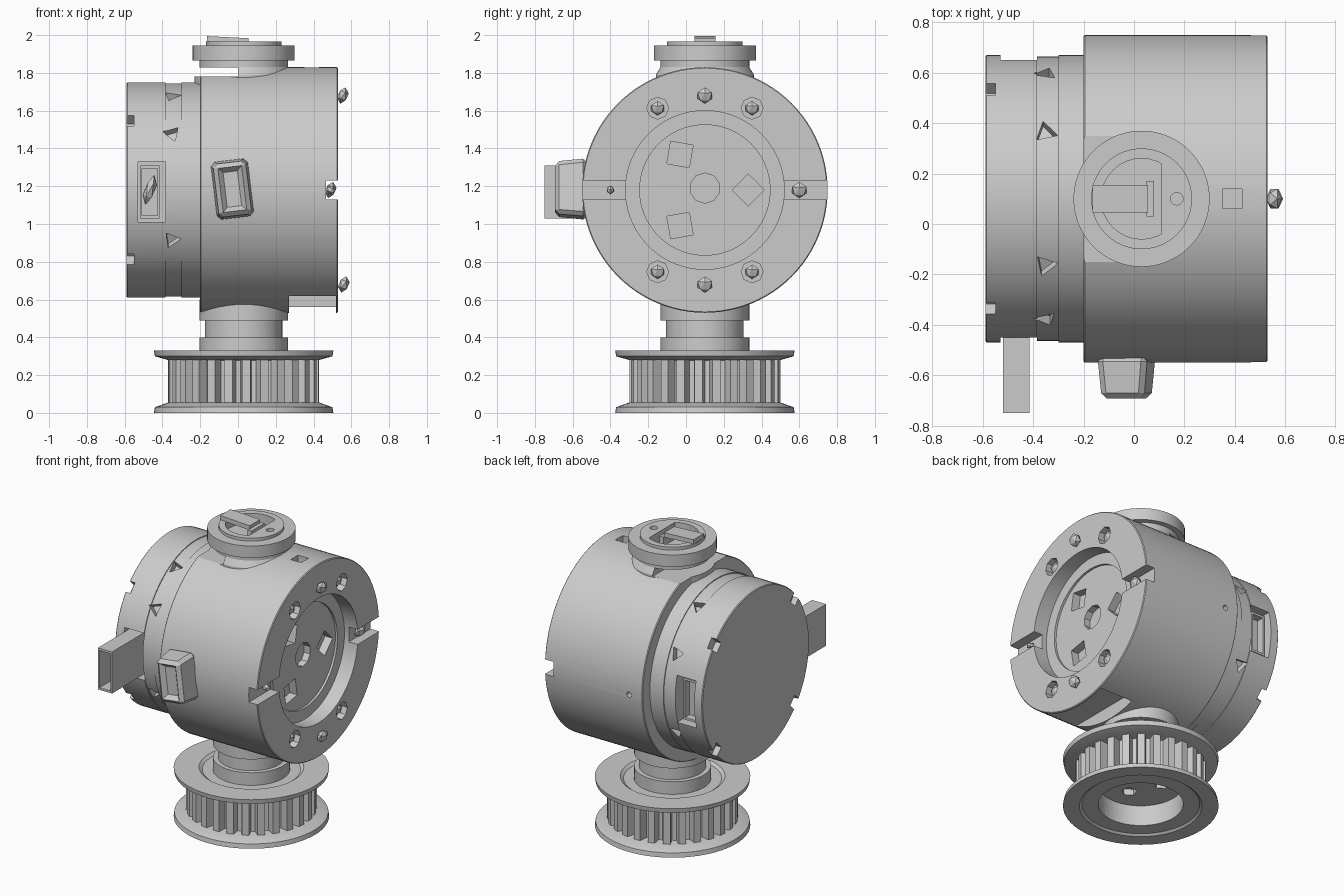
import bpy, bmesh, math
from mathutils import Matrix, Vector

if "Cube" in bpy.data.objects:
    bpy.data.objects.remove(bpy.data.objects["Cube"])

metal = bpy.data.materials.new("plain_grey")
metal.use_nodes = True
GREY = (0.6, 0.6, 0.6, 1)
metal.diffuse_color = GREY
metal.node_tree.nodes["Principled BSDF"].inputs["Base Color"].default_value = GREY

AXIS_Y, AXIS_Z = 0.10, 1.18      # centre line of the horizontal drum
NECK_X = 0.03                    # centre line of the vertical shaft
ALONG_X = Matrix.Translation((0, AXIS_Y, AXIS_Z)) @ Matrix.Rotation(math.pi / 2, 4, "Y")
UPRIGHT = Matrix.Translation((NECK_X, AXIS_Y, 0))


def make(name, bm, matrix=Matrix(), smooth=True):
    bmesh.ops.transform(bm, matrix=matrix, verts=bm.verts)
    bmesh.ops.recalc_face_normals(bm, faces=bm.faces)
    mesh = bpy.data.meshes.new(name)
    bm.to_mesh(mesh)
    bm.free()
    mesh.materials.append(metal)
    ob = bpy.data.objects.new(name, mesh)
    bpy.context.collection.objects.link(ob)
    if smooth:
        smooth_object(ob)
    return ob


def smooth_object(ob):
    bpy.ops.object.select_all(action="DESELECT")
    ob.select_set(True)
    bpy.context.view_layer.objects.active = ob
    bpy.ops.object.shade_smooth_by_angle(angle=math.radians(30))


def lathe(name, profile, matrix, steps=72):
    """Spin (radius, height) points that start and end on the axis."""
    bm = bmesh.new()
    verts = [bm.verts.new((r, 0, h)) for r, h in profile]
    edges = [bm.edges.new(pair) for pair in zip(verts, verts[1:])]
    bmesh.ops.spin(bm, geom=verts + edges, cent=(0, 0, 0), axis=(0, 0, 1),
                   angle=2 * math.pi, steps=steps, use_merge=True)
    bmesh.ops.remove_doubles(bm, verts=bm.verts, dist=0.0001)
    return make(name, bm, matrix)


def box(name, low, high, matrix=Matrix()):
    bm = bmesh.new()
    bmesh.ops.create_cube(bm, size=1)
    low, high = Vector(low), Vector(high)
    bmesh.ops.scale(bm, vec=high - low, verts=bm.verts)
    bmesh.ops.translate(bm, vec=(low + high) / 2, verts=bm.verts)
    return make(name, bm, matrix, smooth=False)


def prism(name, sides, radius, centre, axis, depth, turn=0):
    """Regular prism centred on a point and pointing along an axis."""
    bm = bmesh.new()
    bmesh.ops.create_cone(bm, cap_ends=True, segments=sides, radius1=radius,
                          radius2=radius, depth=depth)
    aim = Vector(axis).to_track_quat("Z", "Y").to_matrix().to_4x4()
    return make(name, bm, Matrix.Translation(centre) @ aim @ Matrix.Rotation(turn, 4, "Z"), False)


def gem(name, centre, scale, turn=0.3):
    bm = bmesh.new()
    bmesh.ops.create_icosphere(bm, subdivisions=1, radius=1)
    return make(name, bm, Matrix.Translation(centre) @ Matrix.Rotation(turn, 4, "Y")
                @ Matrix.Diagonal((*scale, 1)), False)


def cut(ob, cutters):
    """Cut the shapes out of an object, apply, and drop the cutters."""
    for cutter in cutters:
        cutter.hide_render = True
        mod = ob.modifiers.new("cut", "BOOLEAN")
        mod.operation, mod.solver, mod.object = "DIFFERENCE", "EXACT", cutter
        bpy.context.view_layer.objects.active = ob
        bpy.ops.object.modifier_apply(modifier=mod.name)
        bpy.data.objects.remove(cutter)
    smooth_object(ob)


def around(angle, radius, x):
    a = math.radians(angle)
    return Vector((x, AXIS_Y + radius * math.cos(a), AXIS_Z + radius * math.sin(a)))


# Main drum with the stepped recess in its end face
drum = lathe("main_drum", [(0, -0.2), (0.645, -0.2), (0.65, -0.195), (0.65, 0.525), (0.645, 0.53),
                           (0.42, 0.53), (0.42, 0.43), (0.345, 0.43), (0.345, 0.415), (0, 0.415)],
             ALONG_X, 96)
cutters = [
    box("top_flat", (-0.3, -0.6, 1.78), (0, 0.8, 1.95)),
    box("lower_pocket", (0.27, -0.5, 0.4), (0.518, 0.3, 0.62)),
    box("slots", (0.465, -0.7, 1.13), (0.6, 0.9, 1.23)),
    prism("top_hole", 4, 0.055, (0.39, AXIS_Y, 1.82), (0, 0, 1), 0.14, math.pi / 4),
    prism("back_hole", 12, 0.018, (-0.1, 0.75, 1.16), (0, 1, 0), 0.1),
    prism("centre_hole", 10, 0.08, around(90, 0.01, 0.41), (1, 0, 0), 0.08),
]
for angle in (60, 120, 240, 300):
    cutters.append(prism("bolt_hole", 8, 0.058, around(angle, 0.5, 0.53), (1, 0, 0), 0.1))
for angle in (0, 125, 235):
    cutters.append(prism("floor_hole", 4, 0.085, around(angle, 0.23, 0.41), (1, 0, 0), 0.1, math.radians(angle)))
cut(drum, cutters)

# Small faceted studs on the end face
for angle, x in ((90, 0.555), (270, 0.56), (0, 0.49), (180, 0.49)):
    size = 0.022 if angle == 180 else 0.045
    gem("face_stud", around(angle, 0.5, x), (0.03, size, size))
for angle in (60, 120, 240, 300):
    gem("bolt_head", around(angle, 0.5, 0.495), (0.025, 0.04, 0.04))

# Smaller drum with collar seam, ring of pockets and side windows
cover = lathe("rear_drum", [(0, -0.59), (0.565, -0.59), (0.57, -0.585), (0.57, -0.385), (0.564, -0.385),
                            (0.564, -0.3), (0.57, -0.3), (0.57, -0.2), (0, -0.2)], ALONG_X, 96)
cutters = []
for angle in (28, 62, 118, 148, 208, 332):
    spot = around(angle, 0.565, -0.35)
    cutters.append(prism("collar_pocket", 3, 0.05, spot, spot - around(0, 0, -0.35), 0.09, angle))
for angle in (40, 140, 220, 320):
    cutters.append(prism("rim_notch", 4, 0.05, around(angle, 0.545, -0.575), (1, 0, 0), 0.05))
for side in (-1, 1):
    y = AXIS_Y + side * 0.6
    cutters.append(box("window", (-0.53, y - 0.13, 1.01), (-0.385, y + 0.13, 1.33)))
cut(cover, cutters)

# Window inserts: a long open duct at the front, a short frame at the back
for name, y0, y1 in (("side_duct", -0.75, -0.3), ("window_frame", 0.46, 0.62)):
    duct = box(name, (-0.52, y0, 1.03), (-0.415, y1, 1.31))
    inner0, inner1 = (y0 - 0.1, y0 + 0.3) if y0 < 0 else (y1 - 0.12, y1 + 0.1)
    cut(duct, [box("duct_bore", (-0.508, inner0, 1.045), (-0.427, inner1, 1.295))])
    gem("window_latch", (-0.467, y0 + 0.28 if y0 < 0 else 0.53, 1.18), (0.03, 0.04, 0.08))

# Irregular faceted block on the front of the drum
bm = bmesh.new()
bmesh.ops.create_cube(bm, size=1)
bmesh.ops.scale(bm, vec=(0.2, 0.17, 0.31), verts=bm.verts)
for v in bm.verts:
    if v.co.y < 0:
        v.co.x *= 0.85
        v.co.z *= 0.9
bmesh.ops.bevel(bm, geom=bm.edges[:], offset=0.022, segments=1, affect="EDGES")
front = min(bm.faces, key=lambda f: f.calc_center_median().y)
bmesh.ops.inset_region(bm, faces=[front], thickness=0.035, depth=-0.03)
make("front_block", bm, Matrix.Translation((-0.03, -0.608, 1.185)) @ Matrix.Rotation(-0.12, 4, "Y"), False)

# Top neck and flanged cap
cap = lathe("top_cap", [(0, 1.83), (0.235, 1.83), (0.235, 1.865), (0.27, 1.865), (0.27, 1.945),
                        (0.2, 1.945), (0.2, 1.965), (0, 1.965)], UPRIGHT)
pocket = prism("cap_pocket", 32, 0.16, (NECK_X, AXIS_Y, 1.95), (0, 0, 1), 0.1)
cut(pocket, [box("pocket_flat", (0.11, -0.2, 1.8), (0.4, 0.4, 2.1))])
cut(cap, [pocket, prism("cap_hole", 12, 0.025, (0.17, AXIS_Y, 1.96), (0, 0, 1), 0.08)])
box("cap_lever", (-0.11, -0.055, -0.015), (0.11, 0.055, 0.015),
    Matrix.Translation((-0.055, 0.1, 1.974)) @ Matrix.Rotation(0.05, 4, "Y"))
box("cap_lever_foot", (0.05, 0.03, 1.89), (0.08, 0.17, 1.96))
neck = lathe("top_neck", [(0, 1.7), (0.26, 1.7), (0.26, 1.79), (0.235, 1.83), (0.235, 1.84), (0, 1.84)], UPRIGHT)
cut(neck, [box("neck_flat", (-0.4, -0.4, 1.78), (0, 0.6, 1.829))])

# Lower shaft with collars
lathe("lower_shaft", [(0, 0.25), (0.235, 0.25), (0.235, 0.40), (0.205, 0.40), (0.205, 0.49),
                      (0.235, 0.49), (0.235, 0.6), (0, 0.6)], UPRIGHT)

# Toothed belt wheel: two flanges, teeth between, open bore underneath
lathe("upper_flange", [(0, 0.27), (0.40, 0.28), (0.47, 0.30), (0.475, 0.33), (0.32, 0.33),
                       (0.30, 0.315), (0, 0.315)], UPRIGHT)
low_flange = lathe("lower_flange", [(0, 0.012), (0.36, 0.012), (0.375, 0), (0.475, 0), (0.47, 0.03),
                                    (0.40, 0.055), (0, 0.055)], UPRIGHT)
TEETH = 26
bm = bmesh.new()
ring = []
for i in range(TEETH):
    for part, r in ((0, 0.34), (0.3, 0.345), (0.42, 0.4), (0.88, 0.4)):
        a = 2 * math.pi * (i + part) / TEETH
        ring.append(bm.verts.new((r * math.cos(a), r * math.sin(a), 0.05)))
base = bm.faces.new(ring)
top = bmesh.ops.extrude_face_region(bm, geom=[base])
bmesh.ops.translate(bm, vec=(0, 0, 0.235), verts=[g for g in top["geom"] if isinstance(g, bmesh.types.BMVert)])
wheel = make("belt_wheel_teeth", bm, UPRIGHT, False)
bores = [prism("wheel_bore", 64, 0.26, (NECK_X, AXIS_Y, 0), (0, 0, 1), 0.3) for _ in range(2)]
cut(low_flange, [bores[0]])
cut(wheel, [bores[1]] + [prism("bore_hole", 5, 0.05, around(0, 0, NECK_X) + Vector((x, y, 0.15 - AXIS_Z)),
                                (0, 0, 1), 0.08) for x, y in ((-0.1, 0.08), (0.1, 0.08), (0, -0.11))])
